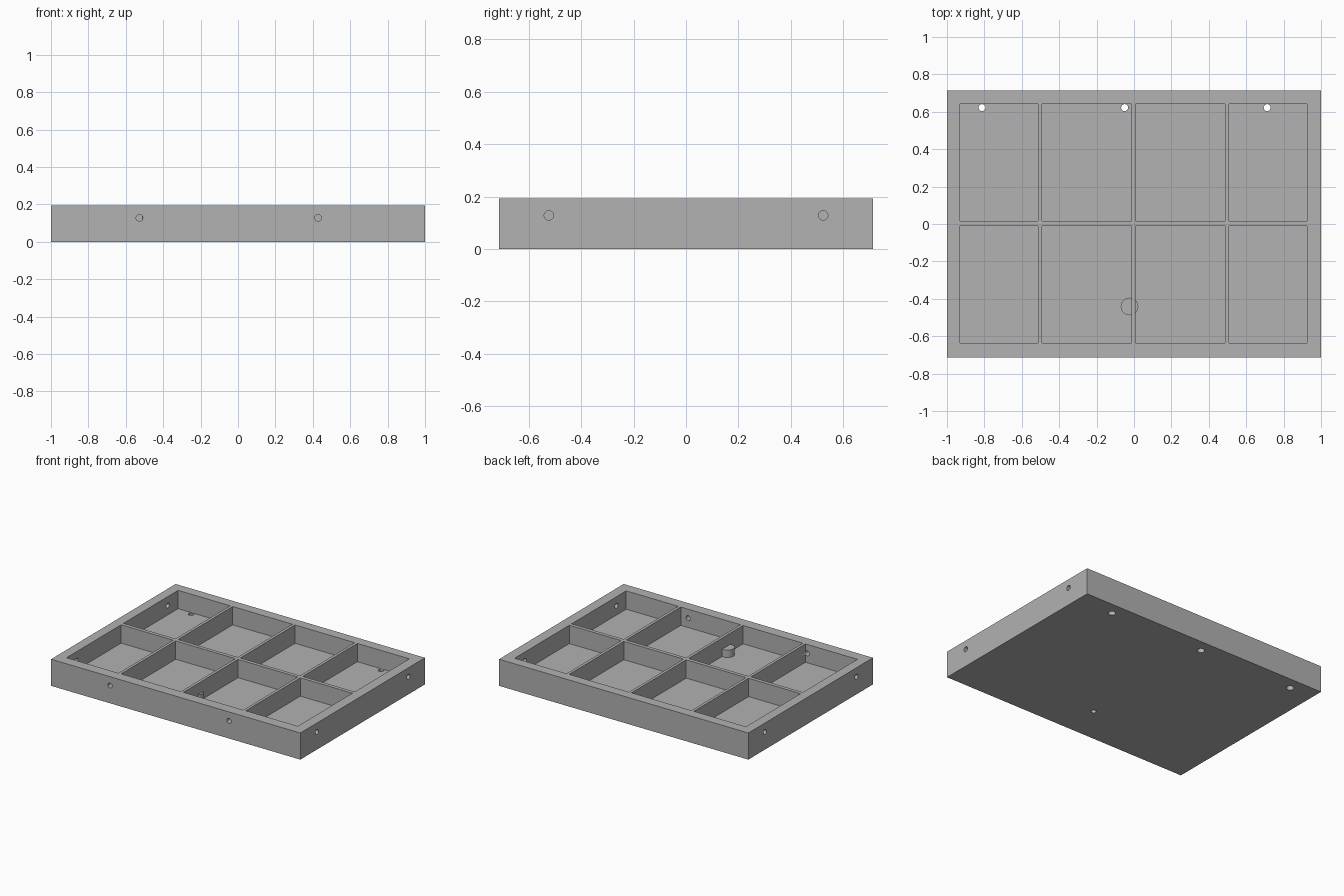
import bpy
import math

if "Cube" in bpy.data.objects:
    bpy.data.objects.remove(bpy.data.objects["Cube"], do_unlink=True)

HEIGHT, FLOOR = 0.193, 0.06
HALF_X, HALF_Y = 1.0, 0.714

grey = bpy.data.materials.new("plain grey")
grey.use_nodes = True
colour = (0.445, 0.445, 0.445, 1)
grey.diffuse_color = colour
grey.node_tree.nodes["Principled BSDF"].inputs["Base Color"].default_value = colour


def box(name, low, high):
    centre = [(a + b) / 2 for a, b in zip(low, high)]
    bpy.ops.mesh.primitive_cube_add(size=1, location=centre)
    ob = bpy.context.object
    ob.name = name
    ob.scale = [b - a for a, b in zip(low, high)]
    bpy.ops.object.transform_apply(location=True, rotation=True, scale=True)
    ob.data.materials.append(grey)
    return ob


def rod(name, centre, radius, length, top_radius=None, turn=(0, 0, 0)):
    bpy.ops.mesh.primitive_cone_add(
        vertices=32, radius1=radius, radius2=top_radius or radius,
        depth=length, location=centre, rotation=turn)
    ob = bpy.context.object
    ob.name = name
    ob.data.materials.append(grey)
    return ob


def combine(target, tool, operation):
    mod = target.modifiers.new(tool.name, 'BOOLEAN')
    mod.operation = operation
    mod.solver = 'EXACT'
    mod.object = tool
    bpy.context.view_layer.objects.active = target
    bpy.ops.object.modifier_apply(modifier=mod.name)
    bpy.data.objects.remove(tool, do_unlink=True)


# Solid tray block
tray = box("compartment_tray", (-HALF_X, -HALF_Y, 0), (HALF_X, HALF_Y, HEIGHT))

# Eight open compartments
columns = [(-0.93, -0.513), (-0.492, -0.013), (0.008, 0.487), (0.508, 0.925)]
rows = [(-0.636, -0.011), (0.016, 0.642)]
for x0, x1 in columns:
    for y0, y1 in rows:
        combine(tray, box("pocket", (x0, y0, FLOOR), (x1, y1, HEIGHT + 0.1)), 'DIFFERENCE')

# Round boss on the floor, with a blind hole from below
boss_x, boss_y, boss_top = -0.024, -0.441, 0.113
combine(tray, rod("boss", (boss_x, boss_y, (boss_top + 0.02) / 2), 0.047, boss_top - 0.02), 'UNION')
combine(tray, rod("boss_hole", (boss_x, boss_y, 0), 0.018, 0.18), 'DIFFERENCE')

# Three tapered holes through the floor along the back
for x in (-0.812, -0.05, 0.712):
    combine(tray, rod("floor_hole", (x, 0.622, FLOOR / 2), 0.026, FLOOR + 0.01, 0.018), 'DIFFERENCE')

# Cross holes through the front wall and both end walls
quarter = math.pi / 2
for x in (-0.527, 0.428):
    combine(tray, rod("front_hole", (x, -0.68, 0.128), 0.018, 0.16, turn=(quarter, 0, 0)), 'DIFFERENCE')
for side in (-1, 1):
    for y in (-0.524, 0.524):
        combine(tray, rod("end_hole", (side * 0.97, y, 0.128), 0.018, 0.16, turn=(0, quarter, 0)), 'DIFFERENCE')

# Smooth round walls, sharp edges elsewhere
bpy.ops.object.select_all(action='DESELECT')
tray.select_set(True)
bpy.context.view_layer.objects.active = tray
bpy.ops.object.shade_smooth_by_angle(angle=math.radians(30))
